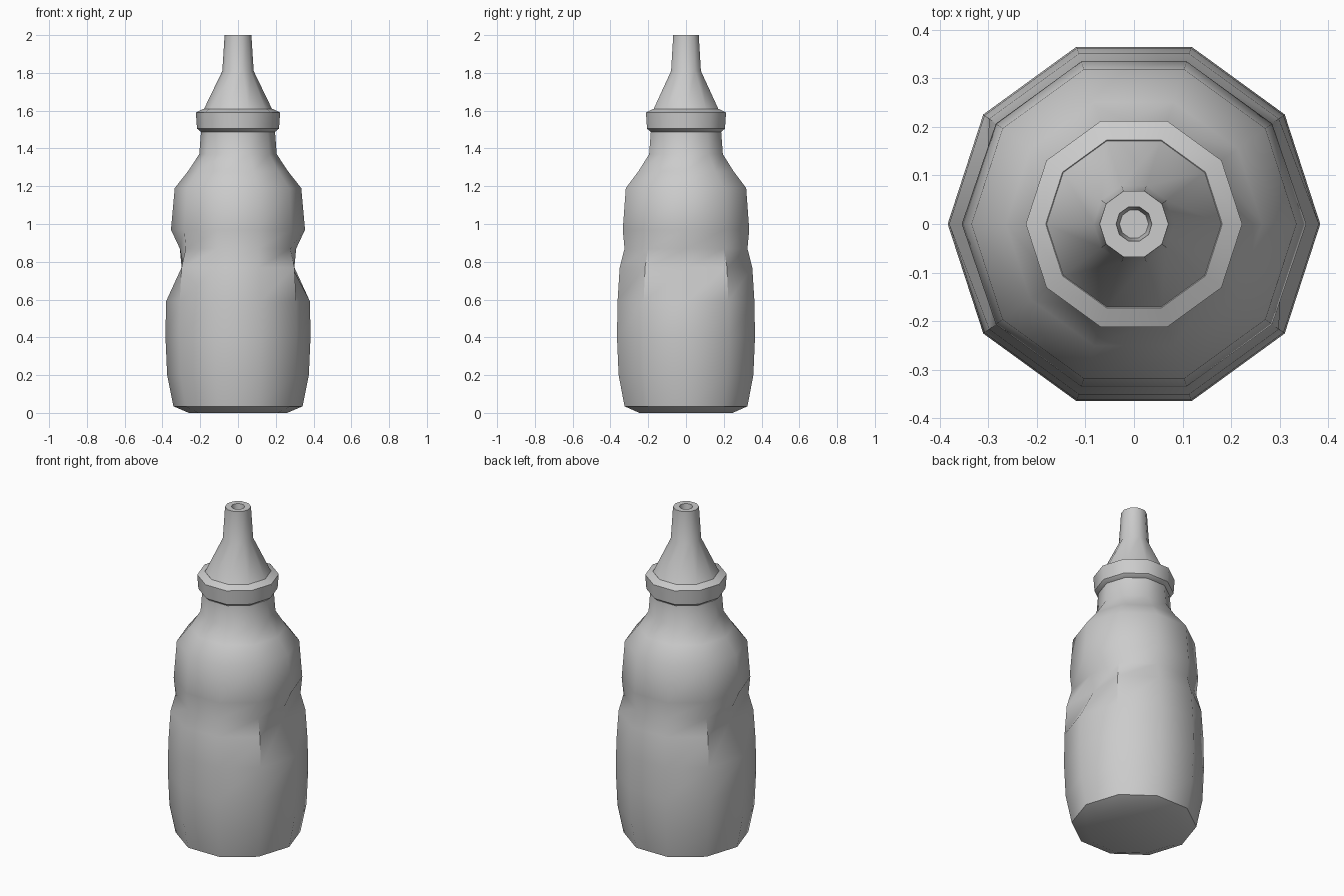
import bpy
import bmesh
import math

SIDES = 10

cube = bpy.data.objects.get("Cube")
if cube:
    bpy.data.objects.remove(cube, do_unlink=True)

grey = bpy.data.materials.new("plain grey")
grey.use_nodes = True
colour = (0.6, 0.6, 0.6, 1)
grey.diffuse_color = colour
grey.node_tree.nodes["Principled BSDF"].inputs["Base Color"].default_value = colour


def lathe(name, profile, close=False):
    """Ten-sided turned part; each ring is (radius, height, optional side radius)."""
    bm = bmesh.new()
    rings = []
    for r, z, *side in profile:
        ring = []
        for i in range(SIDES):
            a = math.tau * i / SIDES
            rad = side[0] if side and i % (SIDES // 2) == 0 else r
            ring.append(bm.verts.new((rad * math.cos(a), rad * math.sin(a), z)))
        rings.append(ring)
    pairs = list(zip(rings, rings[1:]))
    if close:
        pairs.append((rings[-1], rings[0]))
    for low, high in pairs:
        for i in range(SIDES):
            j = (i + 1) % SIDES
            bm.faces.new((low[i], low[j], high[j], high[i]))
    if not close:
        bm.faces.new(rings[0][::-1])
        bm.faces.new(rings[-1])
    bmesh.ops.recalc_face_normals(bm, faces=bm.faces)
    mesh = bpy.data.meshes.new(name)
    bm.to_mesh(mesh)
    bm.free()
    mesh.materials.append(grey)
    obj = bpy.data.objects.new(name, mesh)
    bpy.context.collection.objects.link(obj)
    bpy.ops.object.select_all(action="DESELECT")
    obj.select_set(True)
    bpy.context.view_layer.objects.active = obj
    bpy.ops.object.shade_smooth_by_angle(angle=math.radians(44))
    return obj


# Bottle with grip dents pressed into its left and right corners
lathe("bottle", [
    (0.26, 0), (0.342, 0.035), (0.375, 0.2), (0.384, 0.4), (0.381, 0.59),
    (0.369, 0.77, 0.287), (0.342, 0.87, 0.308), (0.352, 0.97, 0.355),
    (0.335, 1.19), (0.264, 1.28), (0.205, 1.37), (0.195, 1.5)])

# Screw collar, a closed ring around the neck
lathe("collar", [
    (0.17, 1.485), (0.193, 1.485), (0.217, 1.505), (0.223, 1.59),
    (0.182, 1.61), (0.17, 1.6)], close=True)

# Tapered nozzle with a hollow tip
lathe("nozzle", [
    (0.182, 1.605), (0.083, 1.81), (0.071, 2), (0.037, 2), (0.03, 1.93)])
